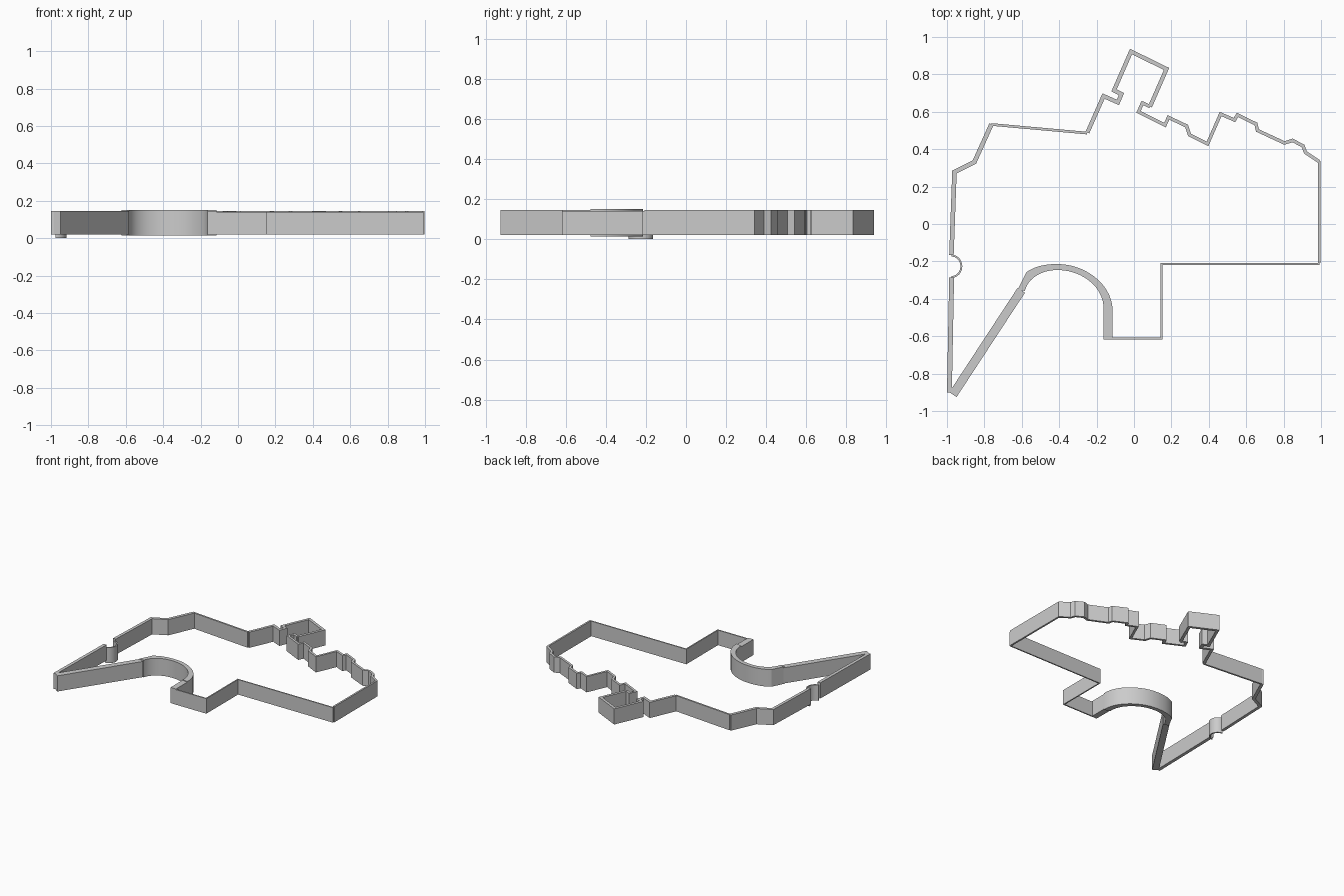
import bpy, bmesh, math
from mathutils import Vector
from mathutils.geometry import interpolate_bezier

if "Cube" in bpy.data.objects:
    bpy.data.objects.remove(bpy.data.objects["Cube"], do_unlink=True)

BOTTOM, TOP = 0.02, 0.145

stone = bpy.data.materials.new("light_grey_stone")
stone.use_nodes = True
colour = (0.6, 0.6, 0.6, 1)
stone.diffuse_color = colour
stone.node_tree.nodes["Principled BSDF"].inputs["Base Color"].default_value = colour


def strip_wall(name, left, right, low=BOTTOM, high=TOP, smooth=False):
    """Upright wall between two matching plan edges."""
    bm = bmesh.new()
    rings = []
    for a, b in zip(left, right):
        corners = ((a, low), (b, low), (b, high), (a, high))
        rings.append([bm.verts.new((p[0], p[1], z)) for p, z in corners])
    for r, s in zip(rings, rings[1:]):
        for i in range(4):
            j = (i + 1) % 4
            bm.faces.new((r[i], r[j], s[j], s[i]))
    bm.faces.new(rings[0])
    bm.faces.new(rings[-1])
    bmesh.ops.recalc_face_normals(bm, faces=bm.faces)
    mesh = bpy.data.meshes.new(name)
    bm.to_mesh(mesh)
    bm.free()
    mesh.materials.append(stone)
    obj = bpy.data.objects.new(name, mesh)
    bpy.context.collection.objects.link(obj)
    if smooth:
        bpy.ops.object.select_all(action="DESELECT")
        obj.select_set(True)
        bpy.context.view_layer.objects.active = obj
        bpy.ops.object.shade_smooth_by_angle(angle=math.radians(30))
    return obj


def path_wall(name, points, width, **options):
    """Mitred wall of even width along a plan path."""
    pts = [Vector(p) for p in points]
    dirs = [(b - a).normalized() for a, b in zip(pts, pts[1:])]
    left, right = [], []
    for i, p in enumerate(pts):
        before, after = dirs[max(i - 1, 0)], dirs[min(i, len(dirs) - 1)]
        n1 = Vector((-before.y, before.x))
        n2 = Vector((-after.y, after.x))
        offset = (n1 + n2) / (1 + n1.dot(n2)) * width / 2
        left.append(p + offset)
        right.append(p - offset)
    return strip_wall(name, left, right, **options)


def curve(*sections):
    """Joined bezier sections as plan points."""
    out = []
    for s in sections:
        pts = interpolate_bezier(*[Vector((x, y, 0)) for x, y in s], 14)
        out += pts[1:] if out else pts
    return out


# Stepped rear wall, from the right corner to the rear bay
path_wall("stepped_rear_wall", [
    (.989, .334), (.917, .382), (.904, .417), (.848, .447), (.805, .433),
    (.66, .5), (.652, .535), (.553, .583), (.537, .556), (.463, .588),
    (.393, .428), (.297, .476), (.281, .524), (.184, .57), (.166, .529),
    (.024, .599), (.045, .647), (.086, .628)], .018)

# Projecting rear bay and its return
path_wall("rear_bay_wall", [
    (.086, .628), (.174, .829), (-.016, .922), (-.107, .714),
    (-.067, .695), (-.086, .65), (-.163, .684), (-.249, .489)], .022)
path_wall("rear_long_wall", [(-.25, .486), (-.762, .532)], .014)

# Left side with its rounded niche
path_wall("left_rear_wall", [
    (-.762, .534), (-.853, .332), (-.96, .278), (-.976, -.166)], .024)
niche = [(-.976 + .053 * math.cos(t), -.226 + .057 * math.sin(t))
         for t in (math.pi * (i / 16 - .5) for i in range(17))]
path_wall("left_niche", niche, .01, low=0, high=TOP - BOTTOM, smooth=True)
path_wall("left_front_wall", [(-.975, -.285), (-.987, -.902)], .026)

# Front diagonal and sweeping arch in plan
path_wall("front_diagonal_wall", [(-.968, -.912), (-.603, -.355)], .047)
outer = curve(((-.575, -.257), (-.527, -.225), (-.473, -.214), (-.409, -.214)),
              ((-.409, -.214), (-.249, -.214), (-.104, -.337), (-.115, -.477)))
inner = curve(((-.582, -.353), (-.564, -.289), (-.495, -.246), (-.409, -.246)),
              ((-.409, -.246), (-.27, -.246), (-.152, -.348), (-.163, -.465)))
strip_wall("curved_front_wall", [(-.623, -.353)] + outer,
           [(-.583, -.357)] + inner, low=.014, high=.151, smooth=True)
path_wall("curve_end_wall", [(-.14, -.455), (-.14, -.617)], .048)

# Thin front walls and right side
path_wall("thin_front_wall", [
    (-.12, -.613), (.148, -.613), (.148, -.213), (.992, -.213)], .01, high=.14)
path_wall("right_wall", [(.99, -.208), (.99, .338)], .014)
